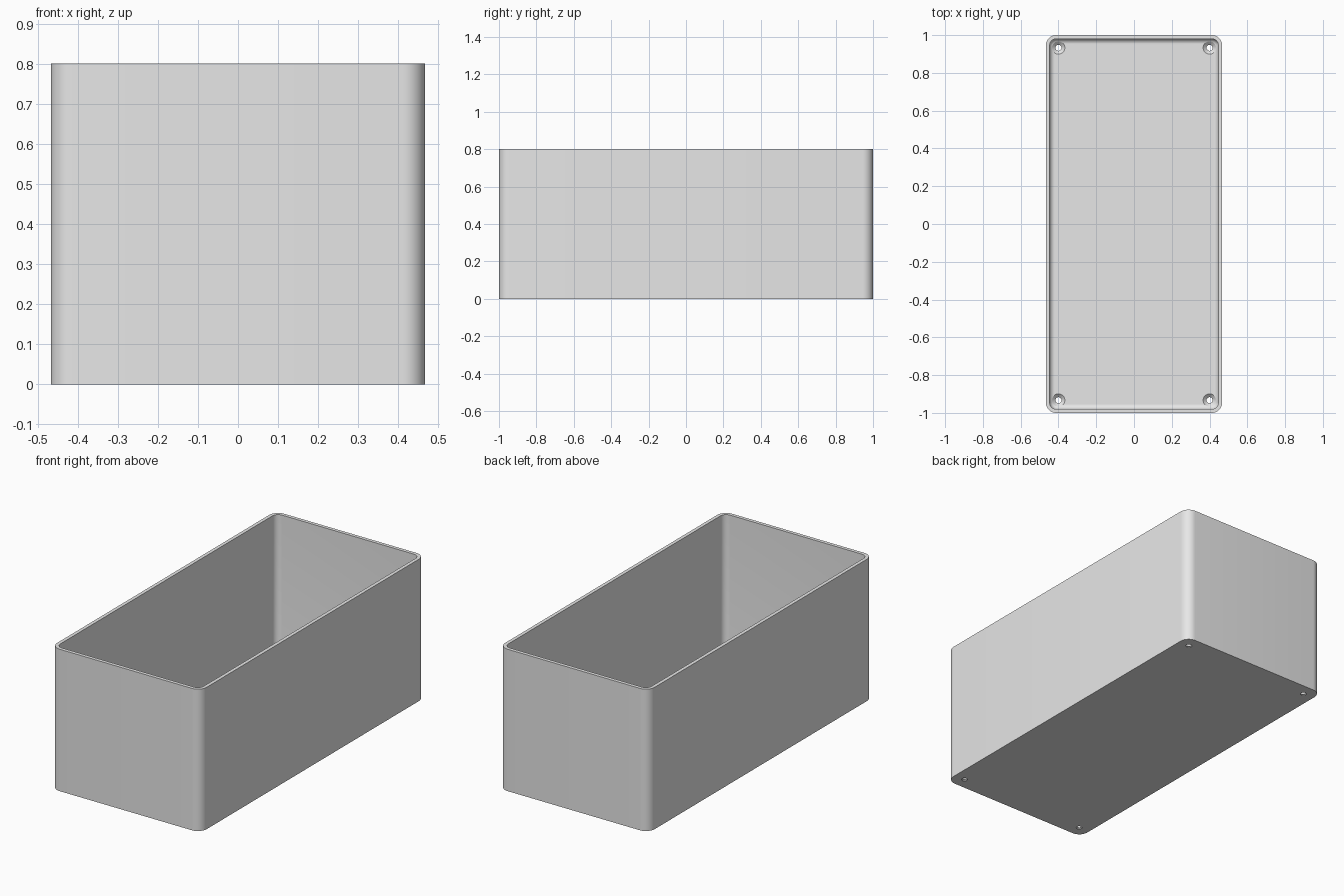
import bpy
import bmesh
from math import pi, sin, cos, radians

cube = bpy.data.objects.get("Cube")
if cube:
    bpy.data.objects.remove(cube, do_unlink=True)

HALF_X, HALF_Y, HEIGHT = 0.4667, 1.0, 0.8
WALL, FLOOR, CORNER, FILLET = 0.02, 0.02, 0.055, 0.027
SEGMENTS = 10

grey = bpy.data.materials.new("plain grey")
grey.use_nodes = True
grey.diffuse_color = (0.8, 0.8, 0.8, 1)
grey.node_tree.nodes["Principled BSDF"].inputs["Base Color"].default_value = (0.8, 0.8, 0.8, 1)


def rounded_ring(bm, inset, z):
    """Rounded rectangle of vertices, inset from the outer wall."""
    r = CORNER - inset
    ring = []
    for quarter, (sx, sy) in enumerate([(1, 1), (-1, 1), (-1, -1), (1, -1)]):
        for i in range(SEGMENTS + 1):
            a = (quarter + i / SEGMENTS) * pi / 2
            ring.append(bm.verts.new((sx * (HALF_X - CORNER) + r * cos(a),
                                      sy * (HALF_Y - CORNER) + r * sin(a), z)))
    return ring


def circle_ring(bm, x, y, r, z, n=32):
    return [bm.verts.new((x + r * cos(2 * pi * i / n), y + r * sin(2 * pi * i / n), z))
            for i in range(n)]


def skin(bm, rings):
    """Join rings into a closed solid with capped ends."""
    for a, b in zip(rings, rings[1:]):
        for i in range(len(a)):
            j = (i + 1) % len(a)
            bm.faces.new((a[i], a[j], b[j], b[i]))
    bm.faces.new(rings[0])
    bm.faces.new(rings[-1])
    bmesh.ops.recalc_face_normals(bm, faces=bm.faces)


def finish(bm, name):
    mesh = bpy.data.meshes.new(name)
    bm.to_mesh(mesh)
    bm.free()
    mesh.materials.append(grey)
    obj = bpy.data.objects.new(name, mesh)
    bpy.context.collection.objects.link(obj)
    return obj


# Open box: outer wall, rim, inner wall, floor fillet
bm = bmesh.new()
rings = [rounded_ring(bm, 0, 0), rounded_ring(bm, 0, HEIGHT), rounded_ring(bm, WALL, HEIGHT)]
for i in range(9):
    a = i / 8 * pi / 2
    rings.append(rounded_ring(bm, WALL + FILLET * (1 - cos(a)),
                              FLOOR + FILLET * (1 - sin(a))))
skin(bm, rings)
box = finish(bm, "open_box")

# Countersunk screw holes in the floor corners
bm = bmesh.new()
for sx in (-1, 1):
    for sy in (-1, 1):
        profile = [(0.016, -0.05), (0.016, 0.004), (0.034, FLOOR), (0.034, 0.08)]
        skin(bm, [circle_ring(bm, sx * 0.4, sy * 0.933, r, z) for r, z in profile])
cutter = finish(bm, "screw_hole_cutter")
cutter.hide_render = True

cut = box.modifiers.new("screw_holes", 'BOOLEAN')
cut.operation = 'DIFFERENCE'
cut.solver = 'EXACT'
cut.object = cutter
bpy.context.view_layer.update()
evaluated = box.evaluated_get(bpy.context.evaluated_depsgraph_get())
result = bpy.data.meshes.new_from_object(evaluated)
box.modifiers.clear()
box.data = result
bpy.data.objects.remove(cutter, do_unlink=True)

# Smooth the rounded corners, keep the rim and hole edges sharp
for o in bpy.context.selected_objects:
    o.select_set(False)
box.select_set(True)
bpy.context.view_layer.objects.active = box
bpy.ops.object.shade_smooth_by_angle(angle=radians(30))
